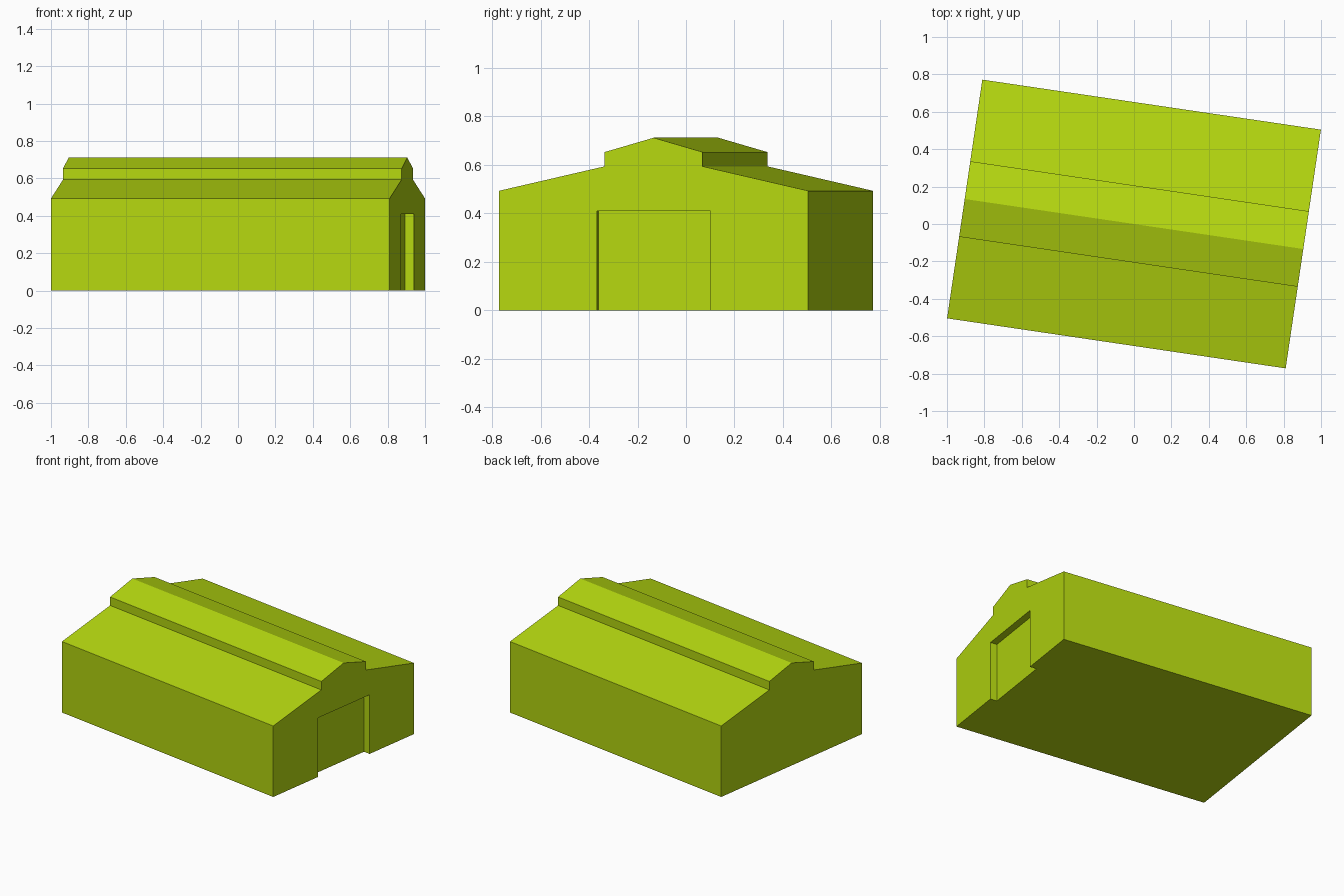
import bpy, bmesh, math

if "Cube" in bpy.data.objects:
    bpy.data.objects.remove(bpy.data.objects["Cube"])

HALF_LEN, TURN = 0.915, math.radians(-8.4)

# Lime paint
paint = bpy.data.materials.new("lime_paint")
paint.diffuse_color = (0.46, 0.68, 0.005, 1)
paint.use_nodes = True
paint.node_tree.nodes["Principled BSDF"].inputs["Base Color"].default_value = paint.diffuse_color


def extrude_profile(name, profile, x0, x1):
    """Solid prism from a (y, z) profile, running from x0 to x1."""
    bm = bmesh.new()
    face = bm.faces.new([bm.verts.new((x0, y, z)) for y, z in profile])
    moved = bmesh.ops.extrude_face_region(bm, geom=[face])["geom"]
    verts = [g for g in moved if isinstance(g, bmesh.types.BMVert)]
    bmesh.ops.translate(bm, verts=verts, vec=(x1 - x0, 0, 0))
    bmesh.ops.recalc_face_normals(bm, faces=bm.faces)
    mesh = bpy.data.meshes.new(name)
    bm.to_mesh(mesh)
    bm.free()
    mesh.materials.append(paint)
    obj = bpy.data.objects.new(name, mesh)
    bpy.context.collection.objects.link(obj)
    obj.rotation_euler.z = TURN
    return obj


# Barn body with gabled roof and raised ridge vent (half profile, mirrored)
half = [(0.645, 0), (0.645, 0.493), (0.204, 0.594), (0.204, 0.653)]
profile = half + [(0, 0.712)] + [(-y, z) for y, z in reversed(half)]
barn = extrude_profile("barn_body", profile, -HALF_LEN, HALF_LEN)

# Recessed doorway in the right gable
door = [(-0.237, -0.1), (0.237, -0.1), (0.237, 0.41), (-0.237, 0.41)]
cutter = extrude_profile("doorway_cutter", door, HALF_LEN - 0.048, HALF_LEN + 0.1)
cutter.hide_render = True

cut = barn.modifiers.new("doorway", "BOOLEAN")
cut.operation, cut.solver, cut.object = "DIFFERENCE", "EXACT", cutter
bpy.context.view_layer.update()
bpy.context.view_layer.objects.active = barn
bpy.ops.object.modifier_apply(modifier=cut.name)
bpy.data.objects.remove(cutter)
